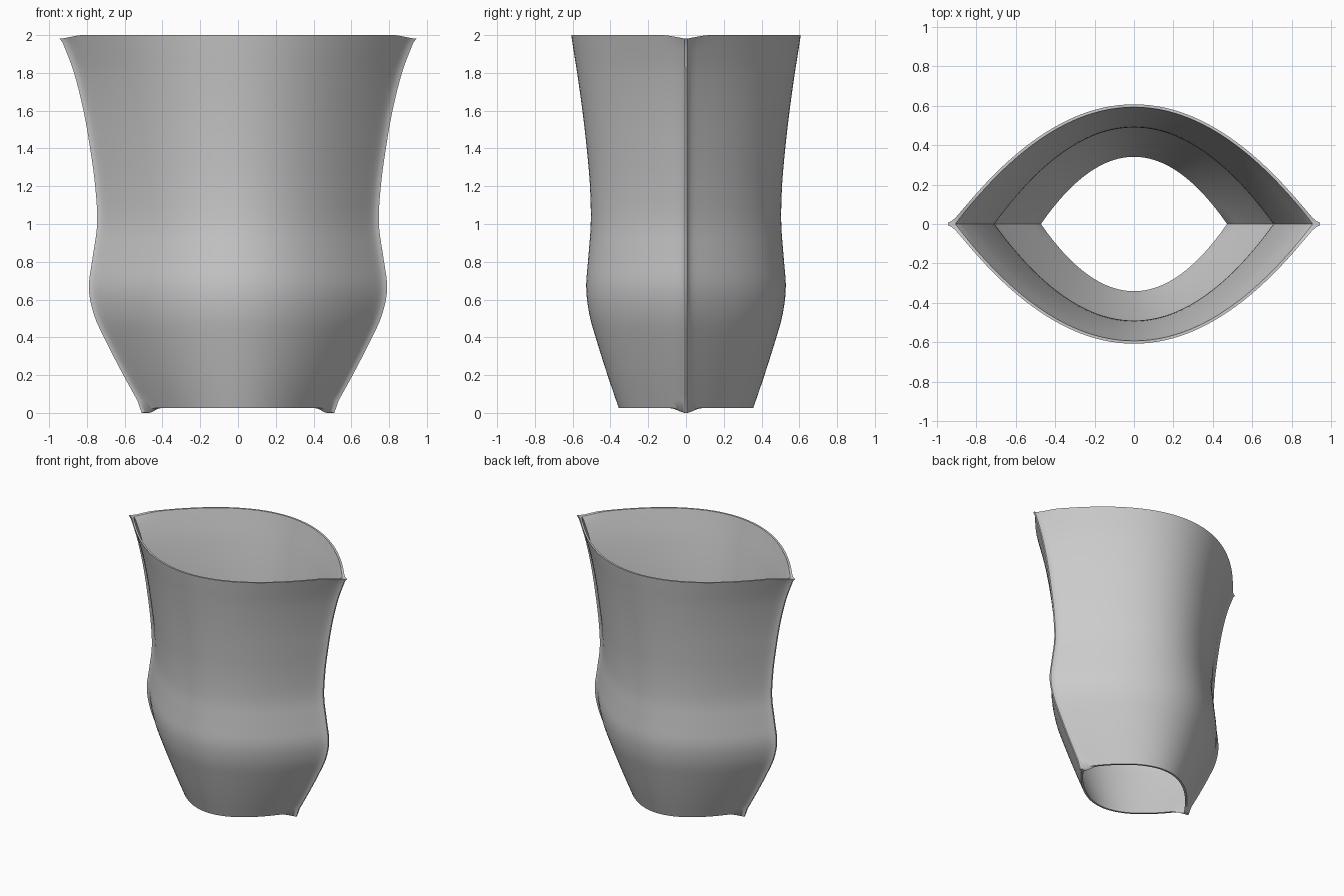
import bpy, bmesh, math

if "Cube" in bpy.data.objects:
    bpy.data.objects.remove(bpy.data.objects["Cube"])

# height, half width, half depth of the vessel wall
PROFILE = [(0.025, 0.51, 0.355), (0.2, 0.607, 0.415), (0.4, 0.71, 0.478), (0.52, 0.763, 0.511),
           (0.66, 0.79, 0.528), (0.82, 0.77, 0.517), (1.0, 0.746, 0.504), (1.2, 0.756, 0.508),
           (1.4, 0.783, 0.525), (1.6, 0.818, 0.548), (1.8, 0.868, 0.576), (1.92, 0.912, 0.595),
           (2.0, 0.945, 0.607)]
N = 56          # segments across each half
ROWS = 48
WALL = 0.014


def section(z):
    """Smooth cubic interpolation of the profile at height z."""
    i = max(k for k in range(len(PROFILE) - 1) if PROFILE[k][0] <= z + 1e-9)
    last = len(PROFILE) - 1
    p, q = PROFILE[i], PROFILE[i + 1]
    a, b = PROFILE[max(i - 1, 0)], PROFILE[min(i + 2, last)]
    h = q[0] - p[0]
    t = (z - p[0]) / h
    out = []
    for c in (1, 2):
        m0 = (q[c] - a[c]) / (q[0] - a[0]) * h
        m1 = (b[c] - p[c]) / (b[0] - p[0]) * h
        out.append((2*t**3 - 3*t**2 + 1) * p[c] + (t**3 - 2*t**2 + t) * m0
                   + (3*t**2 - 2*t**3) * q[c] + (t**3 - t**2) * m1)
    return out


def smooth(lo, hi, v):
    t = min(max((v - lo) / (hi - lo), 0), 1)
    return t * t * (3 - 2 * t)


def ring(bm, z, inner, dip=0.0, inset=0.0):
    """Pointed oval ring; the two tips can dip below the rim height."""
    w, d = section(z)
    a = w - 0.02
    d -= inset
    verts = []
    for side in (-1, 1):
        for k in range(N + (0 if inner else 1)):
            s = -side * math.cos(math.pi * k / N)
            s = 0.45 * s + 0.55 * side * (2 * k / N - 1)
            if inner:
                x = s * (a - 0.018 + inset)
                y = (d - WALL + 2 * inset) * (1 - s * s)
            else:
                x = s * (w - inset)
                p = d * (1 - (x / a) ** 2)
                y = 0.5 * (p + math.sqrt(p * p + 0.03 ** 2))
            verts.append(bm.verts.new((x, side * y, z - dip * smooth(0.87, 1, abs(s)))))
    return verts


def tips_matched(verts):
    """Repeat the two tip vertices so inner and outer rings pair up."""
    return verts[:N] + [verts[N]] + verts[N:] + [verts[0]]


def bridge(bm, r0, r1):
    n = len(r0)
    for i in range(n):
        j = (i + 1) % n
        quad = []
        for v in (r0[i], r0[j], r1[j], r1[i]):
            if v not in quad:
                quad.append(v)
        if len(quad) > 2:
            bm.faces.new(quad)


bm = bmesh.new()
z0, z1 = PROFILE[0][0], PROFILE[-1][0]
heights = [z0 + (z1 - z0) * i / ROWS for i in range(ROWS + 1)]
dips = [0.025] + [0.0] * (ROWS - 1) + [0.018]
# outer wall and inner wall
outer = [ring(bm, z, False, dp) for z, dp in zip(heights, dips)]
inner = [ring(bm, z, True, dp) for z, dp in zip(heights, dips)]
for wall in (outer, inner):
    for r0, r1 in zip(wall, wall[1:]):
        bridge(bm, r0, r1)
# top and bottom rims
for k in (0, -1):
    bridge(bm, outer[k], tips_matched(inner[k]))
bmesh.ops.recalc_face_normals(bm, faces=bm.faces)

mesh = bpy.data.meshes.new("vessel_wall")
bm.to_mesh(mesh)
bm.free()
vessel = bpy.data.objects.new("vessel_wall", mesh)
bpy.context.collection.objects.link(vessel)

grey = bpy.data.materials.new("plain grey")
grey.diffuse_color = (0.6, 0.6, 0.6, 1)
grey.use_nodes = True
grey.node_tree.nodes["Principled BSDF"].inputs["Base Color"].default_value = grey.diffuse_color
mesh.materials.append(grey)

bpy.context.view_layer.objects.active = vessel
vessel.select_set(True)
bpy.ops.object.shade_smooth_by_angle(angle=math.radians(40))
